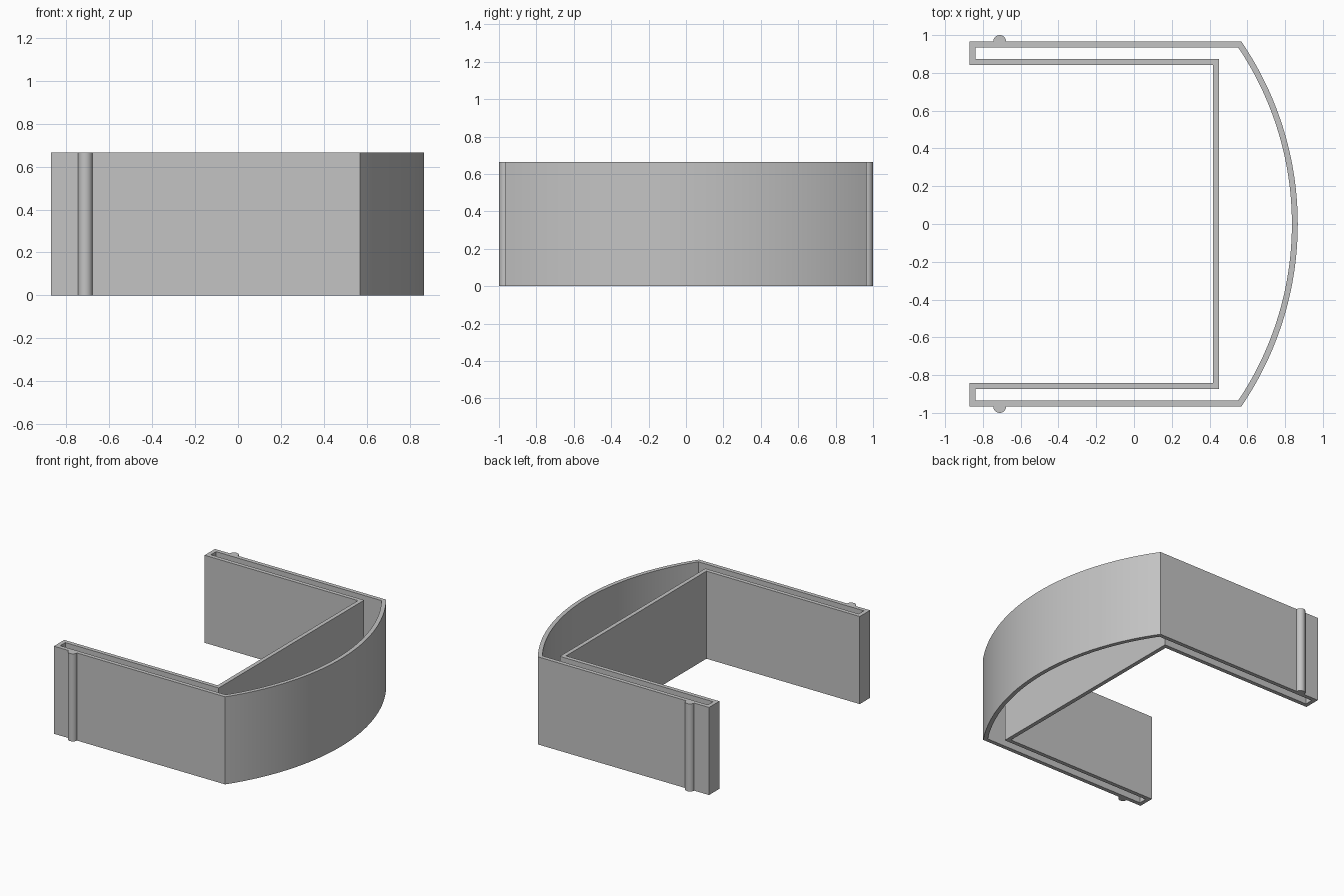
import bpy, bmesh
from math import radians, asin, sin, cos, pi

cube = bpy.data.objects.get("Cube")
if cube:
    bpy.data.objects.remove(cube, do_unlink=True)

HEIGHT = 0.665
WALL = 0.031
LEFT, INNER_X = -0.87, 0.418         # leg ends and web
OUT_Y, IN_Y = 0.966, 0.842           # outer and inner leg faces
RADIUS, CENTRE_X = 1.71, -0.843      # bowed side
ARC_STEPS = 48
BEAD_X, BEAD_R = -0.711, 0.034

grey = bpy.data.materials.new("plain grey")
grey.use_nodes = True
grey.diffuse_color = (0.55, 0.55, 0.55, 1)
grey.node_tree.nodes["Principled BSDF"].inputs["Base Color"].default_value = grey.diffuse_color


def outline(inset):
    """Closed outline of the frame, moved into the wall by inset."""
    y_out, y_in, r = OUT_Y - inset, IN_Y + inset, RADIUS - inset
    x_end, x_web = LEFT + inset, INNER_X + inset
    half = asin(y_out / r)
    angles = [half - 2 * half * i / ARC_STEPS for i in range(ARC_STEPS + 1)]
    arc = [(CENTRE_X + r * cos(a), r * sin(a)) for a in angles]
    return ([(x_end, y_out)] + arc + [(x_end, -y_out), (x_end, -y_in),
            (x_web, -y_in), (x_web, y_in), (x_end, y_in)])


def extrude_up(name, bm):
    """Raise flat faces to full height and make an object."""
    geom = bmesh.ops.extrude_face_region(bm, geom=bm.faces[:], use_keep_orig=True)["geom"]
    top = [v for v in geom if isinstance(v, bmesh.types.BMVert)]
    bmesh.ops.translate(bm, verts=top, vec=(0, 0, HEIGHT))
    bmesh.ops.recalc_face_normals(bm, faces=bm.faces[:])
    mesh = bpy.data.meshes.new(name)
    bm.to_mesh(mesh)
    bm.free()
    mesh.materials.append(grey)
    obj = bpy.data.objects.new(name, mesh)
    bpy.context.collection.objects.link(obj)
    bpy.ops.object.select_all(action="DESELECT")
    obj.select_set(True)
    bpy.context.view_layer.objects.active = obj
    bpy.ops.object.shade_smooth_by_angle(angle=radians(25))
    return obj


# Thin-walled hollow frame, open at top and bottom
bm = bmesh.new()
loops = [[bm.verts.new((x, y, 0)) for x, y in outline(d)] for d in (0, WALL)]
outer, inner = loops
for i in range(len(outer)):
    j = (i + 1) % len(outer)
    bm.faces.new((outer[i], outer[j], inner[j], inner[i]))
extrude_up("hollow_frame", bm)

# Half-round ridge on the outside of each leg
for name, side in (("back_ridge", 1), ("front_ridge", -1)):
    bm = bmesh.new()
    steps = [pi * i / 16 for i in range(17)]
    bm.faces.new([bm.verts.new((BEAD_X + BEAD_R * cos(a),
                                side * (OUT_Y + BEAD_R * sin(a)), 0)) for a in steps])
    extrude_up(name, bm)
